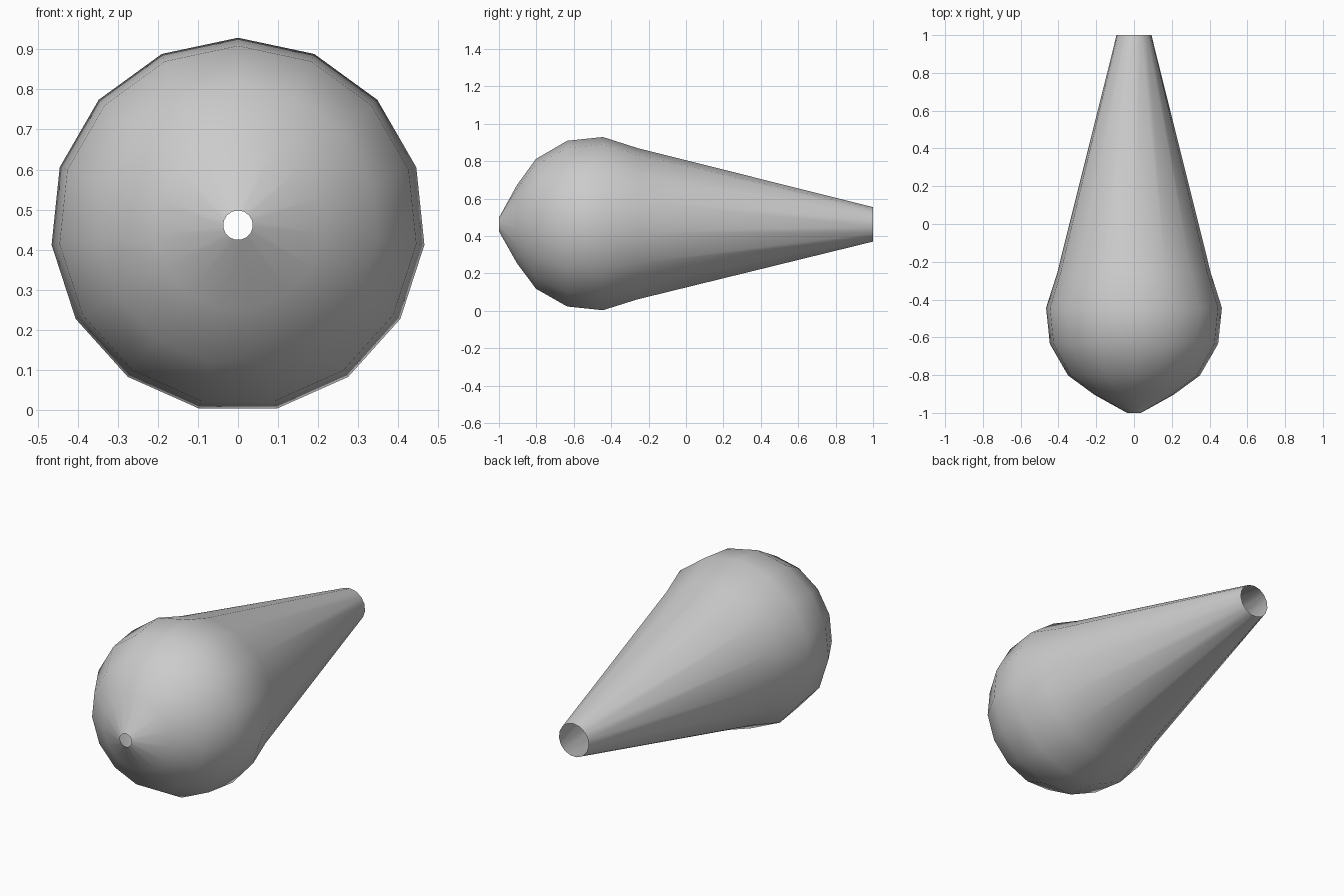
import bpy, bmesh
from math import sin, cos, tau

if "Cube" in bpy.data.objects:
    bpy.data.objects.remove(bpy.data.objects["Cube"])

SIDES = 15
CENTRE_Z = 0.461
# (y, radius) from the small front opening to the tail opening
PROFILE = [(-1.0, 0.037), (-0.904, 0.211), (-0.802, 0.351), (-0.635, 0.448),
           (-0.444, 0.468), (-0.26, 0.409), (1.0, 0.093)]

# Open, thin teardrop shell turned around the y axis, one corner at the top
bm = bmesh.new()
rings = [[bm.verts.new((r * sin(tau * i / SIDES), y, CENTRE_Z + r * cos(tau * i / SIDES)))
          for i in range(SIDES)] for y, r in PROFILE]
for a, b in zip(rings, rings[1:]):
    for i in range(SIDES):
        j = (i + 1) % SIDES
        bm.faces.new((a[i], a[j], b[j], b[i]))
bm.normal_update()
# Make sure the faces point away from the axis
f = next(iter(bm.faces))
c = f.calc_center_median()
if f.normal.x * c.x + f.normal.z * (c.z - CENTRE_Z) < 0:
    bmesh.ops.reverse_faces(bm, faces=bm.faces[:])

mesh = bpy.data.meshes.new("teardrop_shell")
bm.to_mesh(mesh)
bm.free()
mesh.shade_smooth()
shell = bpy.data.objects.new("teardrop_shell", mesh)
bpy.context.collection.objects.link(shell)
